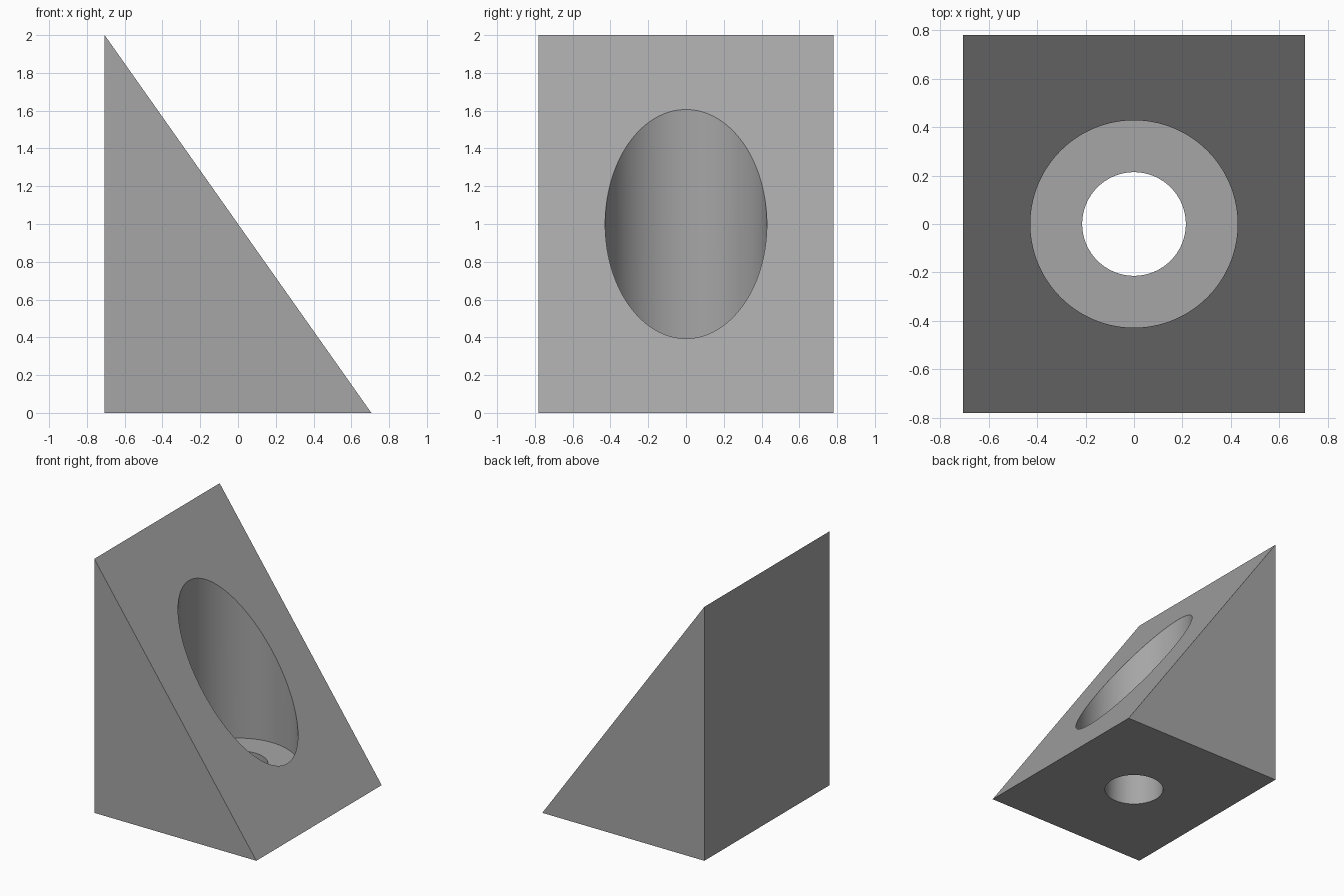
import bpy, bmesh, math

if "Cube" in bpy.data.objects:
    bpy.data.objects.remove(bpy.data.objects["Cube"])

HALF_X, HALF_Y, HEIGHT = 0.706, 0.78, 2.0

grey = bpy.data.materials.new("mid grey")
grey.diffuse_color = (0.38, 0.38, 0.38, 1)
grey.use_nodes = True
grey.node_tree.nodes["Principled BSDF"].inputs["Base Color"].default_value = grey.diffuse_color


def drill(target, name, radius, bottom, top):
    """Cut a vertical round hole through the target."""
    bpy.ops.mesh.primitive_cylinder_add(vertices=128, radius=radius, depth=top - bottom,
                                        location=(0, 0, (top + bottom) / 2))
    cutter = bpy.context.object
    cutter.name = name
    cutter.hide_render = True
    cutter.data.materials.append(grey)
    mod = target.modifiers.new(name, 'BOOLEAN')
    mod.operation, mod.solver, mod.object = 'DIFFERENCE', 'EXACT', cutter
    bpy.ops.object.select_all(action='DESELECT')
    bpy.context.view_layer.objects.active = target
    target.select_set(True)
    bpy.ops.object.modifier_apply(modifier=mod.name)
    bpy.data.objects.remove(cutter)


# Wedge body: triangular profile extruded front to back
bm = bmesh.new()
profile = [(-HALF_X, 0), (HALF_X, 0), (-HALF_X, HEIGHT)]
face = bm.faces.new([bm.verts.new((x, -HALF_Y, z)) for x, z in profile])
extruded = bmesh.ops.extrude_face_region(bm, geom=[face])
bmesh.ops.translate(bm, vec=(0, 2 * HALF_Y, 0),
                    verts=[v for v in extruded["geom"] if isinstance(v, bmesh.types.BMVert)])
bmesh.ops.recalc_face_normals(bm, faces=bm.faces)
mesh = bpy.data.meshes.new("wedge_block")
bm.to_mesh(mesh)
bm.free()
mesh.materials.append(grey)
wedge = bpy.data.objects.new("wedge_block", mesh)
bpy.context.collection.objects.link(wedge)

# Wide counterbore from the slope, then the narrow hole through its floor
drill(wedge, "counterbore", 0.428, 0.28, 2.5)
drill(wedge, "through_hole", 0.214, -0.5, 1.0)

# Smooth hole walls, crisp edges elsewhere
bpy.ops.object.shade_smooth_by_angle(angle=math.radians(20))
